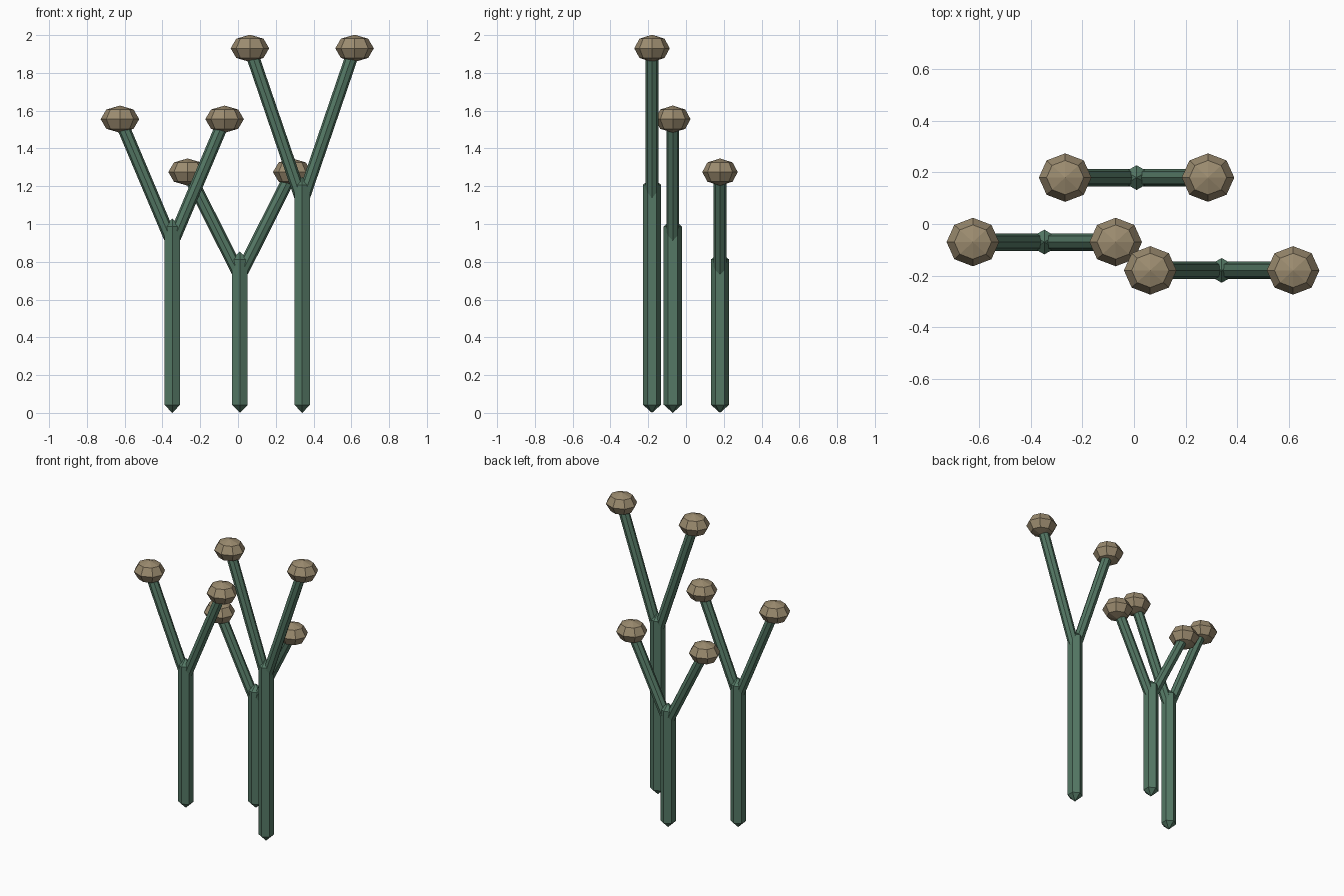
import bpy, bmesh, math
from mathutils import Vector, Matrix

if "Cube" in bpy.data.objects:
    bpy.data.objects.remove(bpy.data.objects["Cube"])


def material(name, color):
    m = bpy.data.materials.new(name)
    m.diffuse_color = (*color, 1)
    m.use_nodes = True
    m.node_tree.nodes["Principled BSDF"].inputs["Base Color"].default_value = m.diffuse_color
    return m


GREEN = material("stalk_green", (0.09, 0.19, 0.13))
TAN = material("cap_tan", (0.33, 0.26, 0.16))


def add_object(name, bm, mat):
    bmesh.ops.recalc_face_normals(bm, faces=bm.faces)
    me = bpy.data.meshes.new(name)
    bm.to_mesh(me)
    bm.free()
    me.materials.append(mat)
    ob = bpy.data.objects.new(name, me)
    bpy.context.collection.objects.link(ob)


def rod(name, a, b, r, sides, tip):
    """Faceted rod from a to b with a short pointed cone at each end."""
    a, b = Vector(a), Vector(b)
    d = (b - a).normalized()
    v = Vector((0, 1, 0))
    u = v.cross(d).normalized()
    bm = bmesh.new()
    rings = []
    for c in (a + d * tip, b - d * tip):
        ring = []
        for i in range(sides):
            t = 2 * math.pi * i / sides
            ring.append(bm.verts.new(c + (v * math.cos(t) + u * math.sin(t)) * r))
        rings.append(ring)
    ends = [bm.verts.new(a), bm.verts.new(b)]
    for i in range(sides):
        j = (i + 1) % sides
        bm.faces.new((rings[0][i], rings[0][j], rings[1][j], rings[1][i]))
        for ring, end in zip(rings, ends):
            bm.faces.new((ring[i], ring[j], end))
    add_object(name, bm, GREEN)


def cap(name, centre):
    """Flattened low-poly ball."""
    bm = bmesh.new()
    bmesh.ops.create_uvsphere(bm, u_segments=8, v_segments=4, radius=1)
    bmesh.ops.transform(bm, verts=bm.verts, matrix=Matrix.Translation(centre)
                        @ Matrix.Diagonal((0.102, 0.094, 0.072, 1)))
    add_object(name, bm, TAN)


# name, x, y, stem top, fork height, cap height
plants = [
    ("left", -0.348, -0.07, 1.03, 0.90, 1.555),
    ("back", 0.01, 0.18, 0.855, 0.725, 1.275),
    ("right", 0.34, -0.18, 1.25, 1.12, 1.93),
]
for name, x, y, top, fork, head in plants:
    rod(f"{name}_stem", (x, y, 0), (x, y, top), 0.048, 6, 0.043)
    # mirrored pair of branches, each carrying a cap
    for side, s in (("a", -1), ("b", 1)):
        end = Vector((x + s * 0.277, y, head))
        rod(f"{name}_branch_{side}", (x, y, fork), end, 0.034, 8, 0.03)
        cap(f"{name}_cap_{side}", end)
